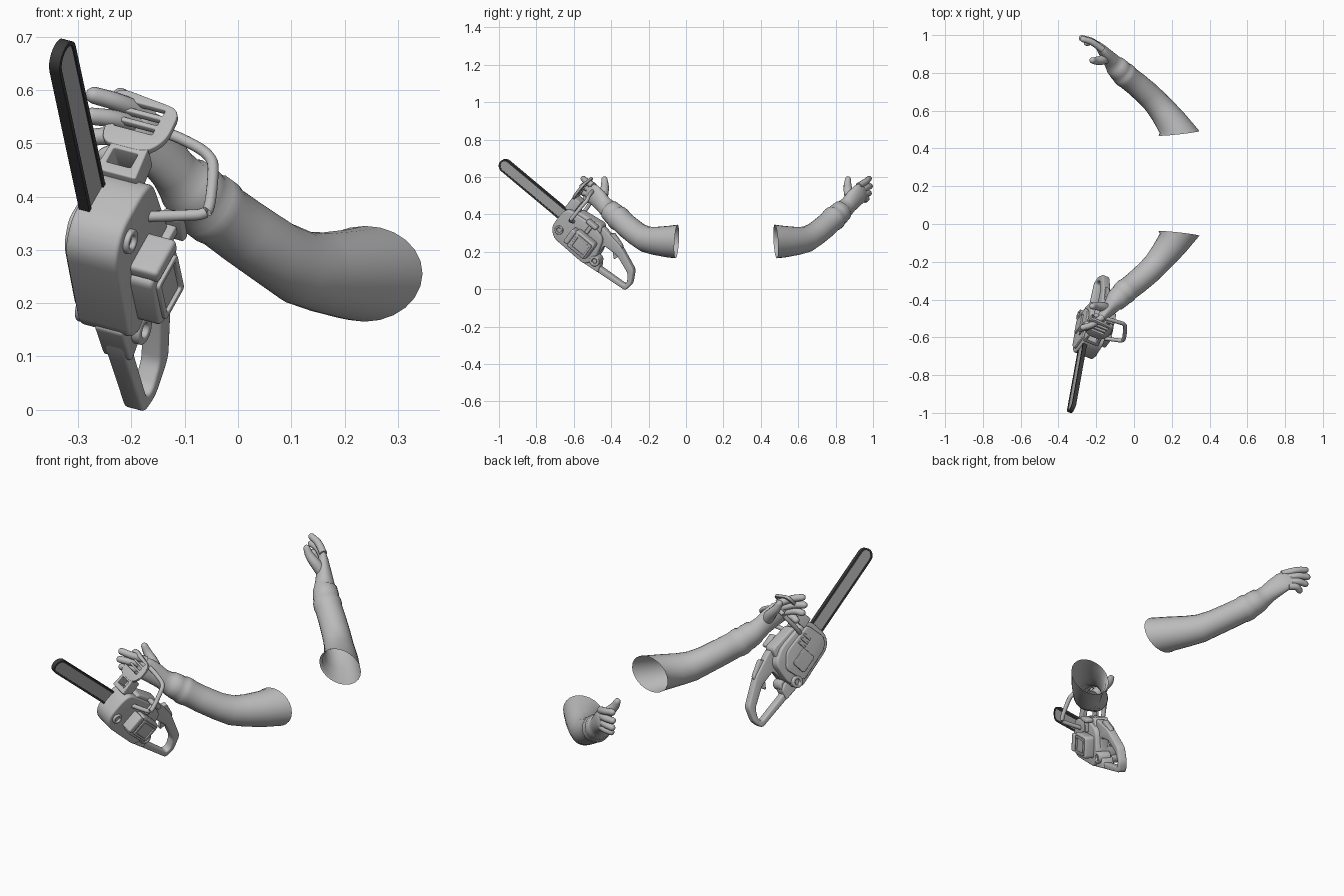
import bpy, bmesh, math
from mathutils import Vector, Matrix

if "Cube" in bpy.data.objects:
    bpy.data.objects.remove(bpy.data.objects["Cube"])


def material(name, v):
    m = bpy.data.materials.new(name)
    m.diffuse_color = (v, v, v, 1)
    m.use_nodes = True
    m.node_tree.nodes["Principled BSDF"].inputs["Base Color"].default_value = m.diffuse_color
    return m


GREY = material("light grey", 0.5)
STEEL = material("bar grey", 0.43)
DARK = material("chain dark grey", 0.045)

# Saw frame: a runs along the bar, c across the saw, b upwards
u = Vector((-.136, -.76, .635)).normalized()
v = Vector((.41, .54, .735))
v = (v - u * v.dot(u)).normalized()
n = v.cross(u)
SAW = Matrix((u, n, v)).transposed().to_4x4()
SAW.translation = (-.275, -.64, .39)
SIDE = Matrix(((1, 0, 0, 0), (0, 0, -1, 0), (0, 1, 0, 0), (0, 0, 0, 1)))
FRONT = Matrix(((0, 0, 1, 0), (1, 0, 0, 0), (0, 1, 0, 0), (0, 0, 0, 1)))


def finish(name, mesh, mat, angle=35):
    bm = bmesh.new()
    bm.from_mesh(mesh)
    bmesh.ops.remove_doubles(bm, verts=bm.verts, dist=1e-5)
    bmesh.ops.recalc_face_normals(bm, faces=bm.faces)
    bm.to_mesh(mesh)
    bm.free()
    mesh.materials.clear()
    mesh.materials.append(mat)
    ob = bpy.data.objects.new(name, mesh)
    bpy.context.collection.objects.link(ob)
    bpy.ops.object.select_all(action='DESELECT')
    ob.select_set(True)
    bpy.context.view_layer.objects.active = ob
    bpy.ops.object.shade_smooth_by_angle(angle=math.radians(angle))
    return ob


def rounded(pts, r, steps=4):
    """Outline with its corners rounded by radius r."""
    out = []
    for i, p in enumerate(pts):
        p, q, s = Vector(p), Vector(pts[i - 1]), Vector(pts[(i + 1) % len(pts)])
        p0 = p + (q - p).normalized() * min(r, (q - p).length * .45)
        p1 = p + (s - p).normalized() * min(r, (s - p).length * .45)
        for k in range(steps + 1):
            t = k / steps
            out.append(p0 * (1 - t) ** 2 + p * 2 * t * (1 - t) + p1 * t * t)
    return out


def rect(x, y, w, h):
    return [(x - w / 2, y - h / 2), (x + w / 2, y - h / 2), (x + w / 2, y + h / 2), (x - w / 2, y + h / 2)]


def plate(name, loops, lo, hi, mat=GREY, bevel=0.0, frame=SIDE):
    """Outline, with optional holes, extruded from lo to hi on the saw."""
    cu = bpy.data.curves.new(name, 'CURVE')
    cu.dimensions, cu.fill_mode = '2D', 'BOTH'
    cu.extrude, cu.bevel_depth, cu.bevel_resolution = (hi - lo) / 2 - bevel, bevel, 2
    cu.offset = -bevel
    for loop in loops:
        sp = cu.splines.new('POLY')
        sp.points.add(len(loop) - 1)
        for pt, p in zip(sp.points, loop):
            pt.co = (p[0], p[1], 0, 1)
        sp.use_cyclic_u = True
    tmp = bpy.data.objects.new(name, cu)
    mesh = bpy.data.meshes.new_from_object(tmp)
    bpy.data.objects.remove(tmp)
    mid = (lo + hi) / 2
    move = Matrix.Translation((0, mid, 0) if frame is SIDE else (mid, 0, 0))
    mesh.transform(SAW @ move @ frame)
    return finish(name, mesh, mat)


def disc(name, a, b, r, lo, hi, bevel=.004, hole=0):
    def ring(q):
        return [(a + q * math.cos(k * math.tau / 24), b + q * math.sin(k * math.tau / 24)) for k in range(24)]
    return plate(name, [ring(r)] + ([ring(hole)] if hole else []), lo, hi, GREY, bevel)


def loft(name, rings, sides=16, closed=True, first=None, mat=GREY, xform=None):
    """Skin over rings given as (centre, radius up, radius across)."""
    bm = bmesh.new()
    cs = [Vector(r[0]) for r in rings]
    rows = []
    for i, (c, r) in enumerate(zip(cs, rings)):
        t = (cs[min(i + 1, len(cs) - 1)] - cs[max(i - 1, 0)]).normalized()
        if i == 0 and first:
            t = Vector(first).normalized()
        ref = Vector((0, 0, 1)) if abs(t.z) < .9 else Vector((0, 1, 0))
        s = t.cross(ref).normalized()
        w = s.cross(t)
        rows.append([bm.verts.new(c + w * r[1] * math.cos(k * math.tau / sides)
                                  + s * r[2] * math.sin(k * math.tau / sides)) for k in range(sides)])
    for p, q in zip(rows, rows[1:]):
        for k in range(sides):
            bm.faces.new((p[k], p[k - 1], q[k - 1], q[k]))
    if closed:
        bm.faces.new(rows[0])
    bm.faces.new(rows[-1])
    mesh = bpy.data.meshes.new(name)
    bm.to_mesh(mesh)
    bm.free()
    if xform:
        mesh.transform(xform)
    return finish(name, mesh, mat, 60)


def spline(pts, steps=4):
    """Catmull-Rom curve through the points."""
    p = [Vector(q) for q in pts]
    p = [p[0] * 2 - p[1]] + p + [p[-1] * 2 - p[-2]]
    out = []
    for i in range(1, len(p) - 2):
        for k in range(steps):
            t = k / steps
            out.append(.5 * (2 * p[i] + (p[i + 1] - p[i - 1]) * t
                             + (2 * p[i - 1] - 5 * p[i] + 4 * p[i + 1] - p[i + 2]) * t * t
                             + (3 * p[i] - p[i - 1] - 3 * p[i + 1] + p[i + 2]) * t ** 3))
    return out + [p[-2]]


def digit(name, pts, r0, r, xform):
    """Finger tapering from r0 to r with a round tip."""
    path = spline(pts)
    d = (path[-1] - path[-2]).normalized()
    radii = [r0 + (r - r0) * i / (len(path) - 1) for i in range(len(path))]
    rings = [(p, q, q) for p, q in zip(path, radii)]
    rings += [(path[-1] + d * r * math.sin(q), r * math.cos(q), r * math.cos(q)) for q in (.5, 1, 1.4)]
    loft(name, rings, 12, xform=xform)


# Arms: one shape and its mirror image across y
ARM = [((.238, .48, .255), .09, .109), ((.205, .53, .254), .084, .084), ((.155, .597, .258), .075, .074),
       ((.115, .645, .267), .07, .068), ((.07, .69, .293), .064, .066), ((.01, .742, .334), .063, .064),
       ((-.03, .773, .363), .062, .063), ((-.042, .783, .372), .066, .066), ((-.058, .797, .384), .066, .065),
       ((-.066, .805, .391), .06, .06), ((-.076, .815, .401), .061, .061), ((-.098, .838, .422), .057, .056),
       ((-.104, .844, .427), .051, .05), ((-.122, .868, .45), .047, .042), ((-.145, .895, .48), .052, .034),
       ((-.17, .925, .508), .054, .026), ((-.188, .945, .522), .05, .019), ((-.198, .955, .531), .032, .01)]
TIPS = [(-.27, .978, .59), (-.276, .984, .551), (-.269, .978, .512), (-.249, .958, .477)]
MIRROR = Matrix.Translation((0, .43, 0)) @ Matrix.Scale(-1, 4, (0, 1, 0))
for side, xf in (("right", MIRROR), ("left", Matrix())):
    loft(side + "_arm", ARM, 24, False, (-.11, .99, .06), xform=xf)
    for i, tip in enumerate(TIPS):
        base = Vector((-.178, .935, .517)) + Vector((.3, -.3, .9)) * (.039 - .026 * i)
        mid = base.lerp(Vector(tip), .5) + Vector((-.004, .012, .005))
        digit(f"{side}_finger_{i + 1}", [base, mid, tip], .018, .016, xf)
    digit(side + "_thumb", [(-.13, .885, .465), (-.17, .868, .52), (-.203, .864, .557), (-.22, .866, .588)],
          .03, .016, xf)


# Guide bar and chain
def bar_outline(r, length):
    return [(-.06, -r), *[(length + r * math.cos(q), r * math.sin(q))
            for q in [(k / 12 - .5) * math.pi for k in range(13)]], (-.06, r)]


plate("chain", [bar_outline(.036, .425), bar_outline(.027, .425)], -.007, .015, DARK)
plate("guide_bar", [bar_outline(.0275, .425)], -.004, .012, STEEL)

# Engine housing
BODY = [(.018, -.06), (-.025, -.105), (-.25, -.11), (-.275, -.04), (-.25, .075), (-.17, .1), (.0, .08), (.018, .04)]
plate("engine_housing", [rounded(BODY, .03)], -.014, .094, GREY, .008)
plate("top_cover", [rounded([(-.23, .05), (-.05, .05), (-.05, .1), (-.2, .125)], .02)], .005, .08, GREY, .008)
plate("drive_cover", [rounded([(.0, -.05), (-.04, -.085), (-.22, -.09), (-.235, .02), (-.17, .07), (-.01, .06)], .02)],
      -.026, -.008, GREY, .004)
plate("drive_panel", [rounded(rect(-.15, -.025, .09, .075), .012)], -.035, -.02, GREY, .003)
for i in range(3):
    plate(f"vent_rib_{i + 1}", [rounded(rect(-.055 - .022 * i, .03, .012, .045), .004)], -.032, -.02, GREY, .002)
disc("drive_cap", -.245, -.065, .028, -.03, .01, hole=.014)

# Air box with framed panel on the other side
plate("air_box", [rounded(rect(-.175, -.015, .13, .11), .018)], .085, .14, GREY, .008)
plate("air_box_frame", [rounded(rect(-.18, -.015, .1, .085), .01), rounded(rect(-.18, -.015, .078, .063), .006)],
      .135, .147, GREY, .002)
plate("air_box_ridge", [rounded(rect(-.103, -.015, .03, .09), .01)], .085, .15, GREY, .008)
disc("fuel_cap", -.027, -.046, .024, .085, .104, hole=.013)
disc("oil_cap", -.28, -.055, .029, .03, .096, hole=.014)
plate("starter_stem", [rounded(rect(-.155, .075, .022, .06), .006)], .08, .11, GREY, .004)
plate("starter_grip", [rounded(rect(-.155, .108, .07, .022), .01)], .08, .12, GREY, .006)

# Hand guard with slots, and its open neck
GUARD = [(-.035, .125), (.06, .125), (.085, .165), (.08, .24), (-.05, .255), (-.062, .23), (-.045, .18)]
slots = [rounded(rect(.013, .175 + .024 * i, .08, .014), .003) for i in range(3)]
plate("hand_guard", [rounded(GUARD, .025)] + slots, .01, .025, GREY, .003, FRONT)
plate("guard_neck", [rounded([(-.018, .06), (.068, .06), (.06, .14), (-.013, .14)], .006),
                     rounded(rect(.022, .1, .05, .035), .004)], -.03, .024, GREY, .003, FRONT)


# Front hoop handle and rear grip loop
def pipe(name, pts, r):
    loft(name, [(p, r, r) for p in spline(pts)], 12, xform=SAW)


pipe("front_handle", [(-.06, .08, .04), (-.06, .155, .068), (-.06, .185, .082), (-.06, .189, .105),
                      (-.06, .16, .185), (-.06, .14, .212), (-.05, .105, .222), (-.04, .04, .226),
                      (-.045, -.01, .215), (-.055, -.03, .18), (-.06, -.025, .09), (-.06, .0, .04)], .0105)
OUTER = [(-.2, .12), (-.34, .1), (-.478, .04), (-.512, -.03), (-.505, -.083), (-.31, -.105), (-.2, -.105)]
INNER = [(-.27, .04), (-.355, .045), (-.457, .006), (-.485, -.035), (-.482, -.06), (-.3, -.075), (-.27, -.04)]
plate("rear_handle", [rounded(OUTER, .018), rounded(INNER, .014)], .03, .072, GREY, .007)
plate("trigger", [rounded([(-.3, .07), (-.37, .055), (-.355, .01), (-.34, .025)], .008)], .042, .06, GREY, .003)
plate("throttle_lock", [rounded([(-.25, .1), (-.36, .085), (-.35, .105), (-.27, .13)], .01)], .04, .063, GREY, .004)
plate("heel_block", [rounded([(-.23, -.03), (-.31, -.05), (-.33, -.1), (-.23, -.112)], .012)], .02, .08, GREY, .006)
